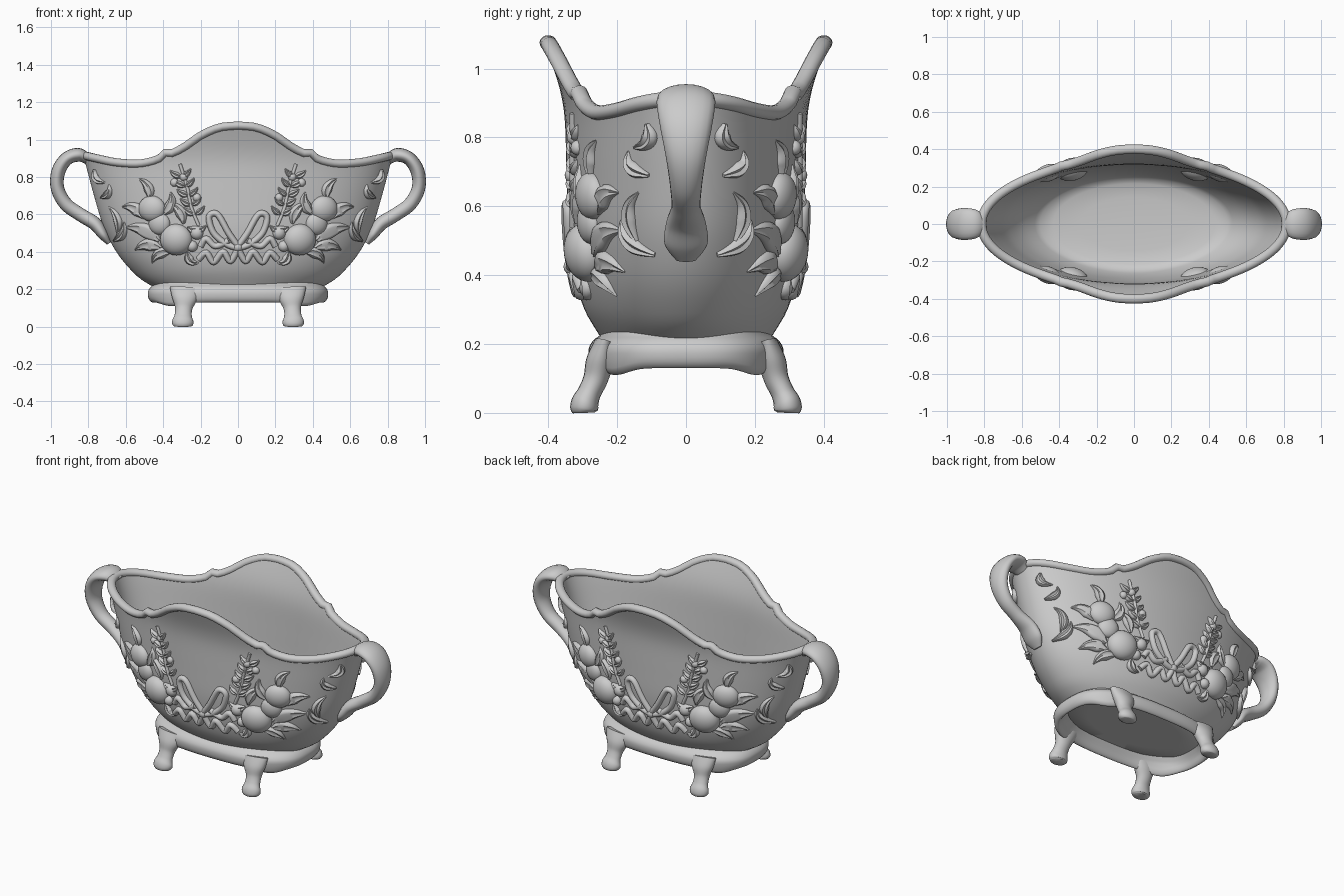
import bpy, bmesh, math
from mathutils import Vector, Matrix

if "Cube" in bpy.data.objects:
    bpy.data.objects.remove(bpy.data.objects["Cube"])

# ---------- helpers ----------
def smooth(rows, steps=6):
    """Catmull-Rom through rows of numbers."""
    out = []
    for i in range(len(rows) - 1):
        q = [rows[max(i - 1, 0)], rows[i], rows[i + 1], rows[min(i + 2, len(rows) - 1)]]
        for s in range(steps):
            t = s / steps
            out.append(tuple(0.5 * (2 * b + (c - a) * t + (2 * a - 5 * b + 4 * c - d) * t * t
                                    + (3 * b - a - 3 * c + d) * t ** 3) for a, b, c, d in zip(*q)))
    return out + [tuple(rows[-1])]

def lookup(table, k):
    if k <= table[0][0]:
        return table[0][1:]
    for p, q in zip(table, table[1:]):
        if k <= q[0]:
            f = (k - p[0]) / (q[0] - p[0])
            return tuple(a + (b - a) * f for a, b in zip(p[1:], q[1:]))
    return table[-1][1:]

def loft(bm, rings, cap=True, closed=False):
    vs = [[bm.verts.new(p) for p in r] for r in rings]
    n = len(vs[0])
    pairs = list(zip(vs, vs[1:])) + ([(vs[-1], vs[0])] if closed else [])
    for a, b in pairs:
        for i in range(n):
            j = (i + 1) % n
            bm.faces.new((a[i], a[j], b[j], b[i]))
    if cap and not closed:
        bm.faces.new(vs[0])
        bm.faces.new(vs[-1])

def sweep(bm, rows, normal, n=14, groove=0, closed=False):
    """Elliptical section along rows of (x, y, z, width, depth)."""
    pts = [Vector(r[:3]) for r in rows]
    m, rings = len(pts), []
    for i, p in enumerate(pts):
        a, b = (pts[i - 1], pts[(i + 1) % m]) if closed else (pts[max(i - 1, 0)], pts[min(i + 1, m - 1)])
        t = (b - a).normalized()
        side = t.cross(normal(p, t)).normalized()
        up = side.cross(t)
        w, d = rows[i][3:5]
        ring = []
        for k in range(n):
            c, s = math.cos(2 * math.pi * k / n), math.sin(2 * math.pi * k / n)
            ring.append(p + side * w * c + up * d * s * (1 - groove * math.exp(-(c / .3) ** 2)))
        rings.append(ring)
    loft(bm, rings, closed=closed)

def finish(bm, name, mirror=(False, False), angle=55):
    bmesh.ops.recalc_face_normals(bm, faces=bm.faces)
    me = bpy.data.meshes.new(name)
    bm.to_mesh(me)
    bm.free()
    ob = bpy.data.objects.new(name, me)
    bpy.context.collection.objects.link(ob)
    if any(mirror):
        mod = ob.modifiers.new("Mirror", 'MIRROR')
        mod.use_axis = (mirror[0], mirror[1], False)
        mod.use_mirror_merge = False
    bpy.ops.object.select_all(action='DESELECT')
    ob.select_set(True)
    bpy.context.view_layer.objects.active = ob
    bpy.ops.object.shade_smooth_by_angle(angle=math.radians(angle))
    return ob

# ---------- bowl shape: height -> half width, half depth; |x| -> rim height ----------
WALL = smooth([(.2, .43, .235), (.25, .515, .267), (.3, .57, .295), (.37, .63, .317), (.45, .68, .331),
               (.55, .725, .342), (.7, .77, .347), (.85, .81, .352), (.93, .832, .364),
               (1.0, .845, .385), (1.09, .855, .418)])
RIM = smooth([(0, 1.075), (.1, 1.065), (.2, 1.022), (.28, .968), (.36, .928), (.4, .93), (.44, .897),
              (.55, .872), (.68, .878), (.78, .898), (.85, .915)])
N = 128

def wall_point(t, z, inset=0):
    a, b = lookup(WALL, z)
    return Vector(((a - inset) * math.cos(t), (b - inset) * math.sin(t), z))

def rim_z(t):
    return lookup(RIM, abs(.845 * math.cos(t)))[0]

def on_wall(x, z):
    a, b = lookup(WALL, z)
    return Vector((x, -b * math.sqrt(max(1 - (x / a) ** 2, .0004)), z))

def wall_normal(p, t=None):
    def f(z):
        a, b = lookup(WALL, z)
        return (p.x / a) ** 2 + (p.y / b) ** 2
    a, b = lookup(WALL, p.z)
    return Vector((2 * p.x / a ** 2, 2 * p.y / b ** 2, (f(p.z + .02) - f(p.z - .02)) / .04)).normalized()

# ---------- bowl ----------
bm = bmesh.new()
angles = [2 * math.pi * i / N for i in range(N)]
rings = []
for s in (.3, .7):
    rings.append([Vector((.43 * s * math.cos(t), .235 * s * math.sin(t), .2)) for t in angles])
for k in range(33):
    rings.append([wall_point(t, .2 + (rim_z(t) - .2) * k / 32) for t in angles])
for k in range(24, -1, -1):
    rings.append([wall_point(t, .265 + (rim_z(t) - .265) * k / 24, .032) for t in angles])
for s, z in ((.9, .25), (.6, .243), (.2, .24)):
    rings.append([Vector((.48 * s * math.cos(t), .24 * s * math.sin(t), z)) for t in angles])
loft(bm, rings)
finish(bm, "bowl")

# ---------- rolled rim ----------
bm = bmesh.new()
rows = [(*wall_point(t, rim_z(t), .012), .025, .022) for t in angles]
sweep(bm, rows, lambda p, t: Vector((0, 0, 1)), closed=True)
finish(bm, "rim")

# ---------- oval base skirt ----------
bm = bmesh.new()
rings = []
for z, a, b in smooth([(.205, .40, .215), (.17, .43, .235), (.14, .445, .25), (.13, .46, .265), (.15, .478, .28),
                       (.185, .482, .283), (.21, .468, .27), (.225, .45, .25), (.24, .44, .235)], 3):
    ring = []
    for t in angles:
        c, s = math.cos(t), math.sin(t)
        e = 2 / 2.7
        dip = .02 * abs(math.sin(2 * t)) ** 6 if z < .16 else 0
        ring.append(Vector((math.copysign(abs(c) ** e, c) * a, math.copysign(abs(s) ** e, s) * b, z - dip)))
    rings.append(ring)
loft(bm, rings, cap=False)
finish(bm, "base_skirt")

# ---------- splayed legs ----------
bm = bmesh.new()
leg = smooth([(.28, -.235, .205, .085, .03), (.285, -.25, .15, .068, .04), (.29, -.262, .1, .047, .036),
              (.293, -.28, .06, .046, .034), (.295, -.293, .03, .057, .04), (.295, -.296, .01, .055, .04),
              (.295, -.296, 0, .045, .032)])
sweep(bm, leg, lambda p, t: Vector((0, -1, 0)), n=20)
finish(bm, "legs", (True, True))

# ---------- loop handles ----------
bm = bmesh.new()
handle = smooth([(.80, 0, .89, .05, .025), (.85, 0, .918, .078, .036), (.915, 0, .898, .085, .036),
                 (.96, 0, .83, .075, .037), (.965, 0, .74, .058, .036), (.92, 0, .655, .046, .036),
                 (.84, 0, .597, .043, .036), (.765, 0, .55, .058, .036), (.72, 0, .49, .062, .028),
                 (.69, 0, .445, .03, .012)], 8)
sweep(bm, handle, lambda p, t: t.cross(Vector((0, 1, 0))), n=20)
finish(bm, "handles", (True, False))

# ---------- relief helpers: strips and fruit lying on the wall ----------
def strip(bm, rows, groove=0, steps=6):
    sweep(bm, [(*on_wall(x, z), w, d) for x, z, w, d in smooth(rows, steps)], wall_normal, 12, groove)

def leaf(bm, x0, z0, x1, z1, w, d=.024, bend=.02):
    dx, dz = x1 - x0, z1 - z0
    ln = math.hypot(dx, dz)
    px, pz = -dz / ln * bend, dx / ln * bend
    strip(bm, [(x0, z0, w * .25, d * .5), (x0 + dx * .35 + px, z0 + dz * .35 + pz, w, d),
               (x0 + dx * .7 + px, z0 + dz * .7 + pz, w * .7, d * .9), (x1, z1, .003, .003)], .45)

def fruit(bm, x, z, rx, rz, depth):
    p = on_wall(x, z)
    n = wall_normal(p)
    side = Vector((0, 0, 1)).cross(n).normalized()
    up = n.cross(side)
    rot = Matrix((side, up, n)).transposed().to_4x4()
    bmesh.ops.create_uvsphere(bm, u_segments=24, v_segments=14, radius=1,
                              matrix=Matrix.Translation(p) @ rot @ Matrix.Diagonal((rx, rz, depth, 1)))

BOTH = (True, True)

# ---------- fruit ----------
bm = bmesh.new()
for f in ((.33, .465, .088, .085, .06), (.46, .63, .075, .07, .045), (.42, .55, .06, .06, .035),
          (.22, .50, .035, .035, .03), (.245, .43, .03, .03, .03)):
    fruit(bm, *f)
finish(bm, "relief_fruit", BOTH)

# ---------- leaves around the fruit and by the handles ----------
bm = bmesh.new()
for x0, z0, x1, z1, w in ((.42, .46, .60, .53, .04), (.41, .42, .55, .41, .035), (.36, .4, .46, .34, .03),
                          (.50, .58, .62, .64, .035), (.40, .60, .36, .72, .03), (.47, .68, .53, .79, .028),
                          (.27, .40, .21, .34, .025), (.27, .53, .17, .54, .026), (.29, .55, .37, .66, .03),
                          (.64, .50, .69, .64, .025), (.66, .46, .61, .56, .025),
                          (.765, .84, .71, .77, .025), (.73, .69, .69, .76, .022)):
    leaf(bm, x0, z0, x1, z1, w)
finish(bm, "relief_leaves", BOTH)

# ---------- flower sprays beside the plain panel ----------
bm = bmesh.new()
stem = [(.21, .54), (.25, .64), (.27, .74), (.31, .87)]
strip(bm, [(x, z, .009, .012) for x, z in stem])
for i in range(5):
    z = .60 + .05 * i
    x = .23 + .018 * i
    leaf(bm, x, z, x - .05, z + .045, .016, .02, .006)
    leaf(bm, x, z, x + .06, z + .035, .018, .02, -.006)
for x, z in ((.22, .69), (.34, .77), (.29, .80)):
    fruit(bm, x, z, .022, .022, .02)
finish(bm, "relief_flower_sprays", BOTH)

# ---------- ribbon bow ----------
bm = bmesh.new()
for path in ([(0, .43), (.05, .50), (.11, .60), (.155, .585), (.13, .50), (.06, .44), (0, .42)],
             [(0, .42), (.04, .35), (.08, .40), (.13, .345), (.17, .395), (.21, .36)],
             [(.05, .46), (.12, .43), (.17, .47), (.20, .43)]):
    strip(bm, [(x, z, .017, .021) for x, z in path])
fruit(bm, 0, .425, .028, .026, .028)
finish(bm, "relief_ribbon_bow", BOTH)
